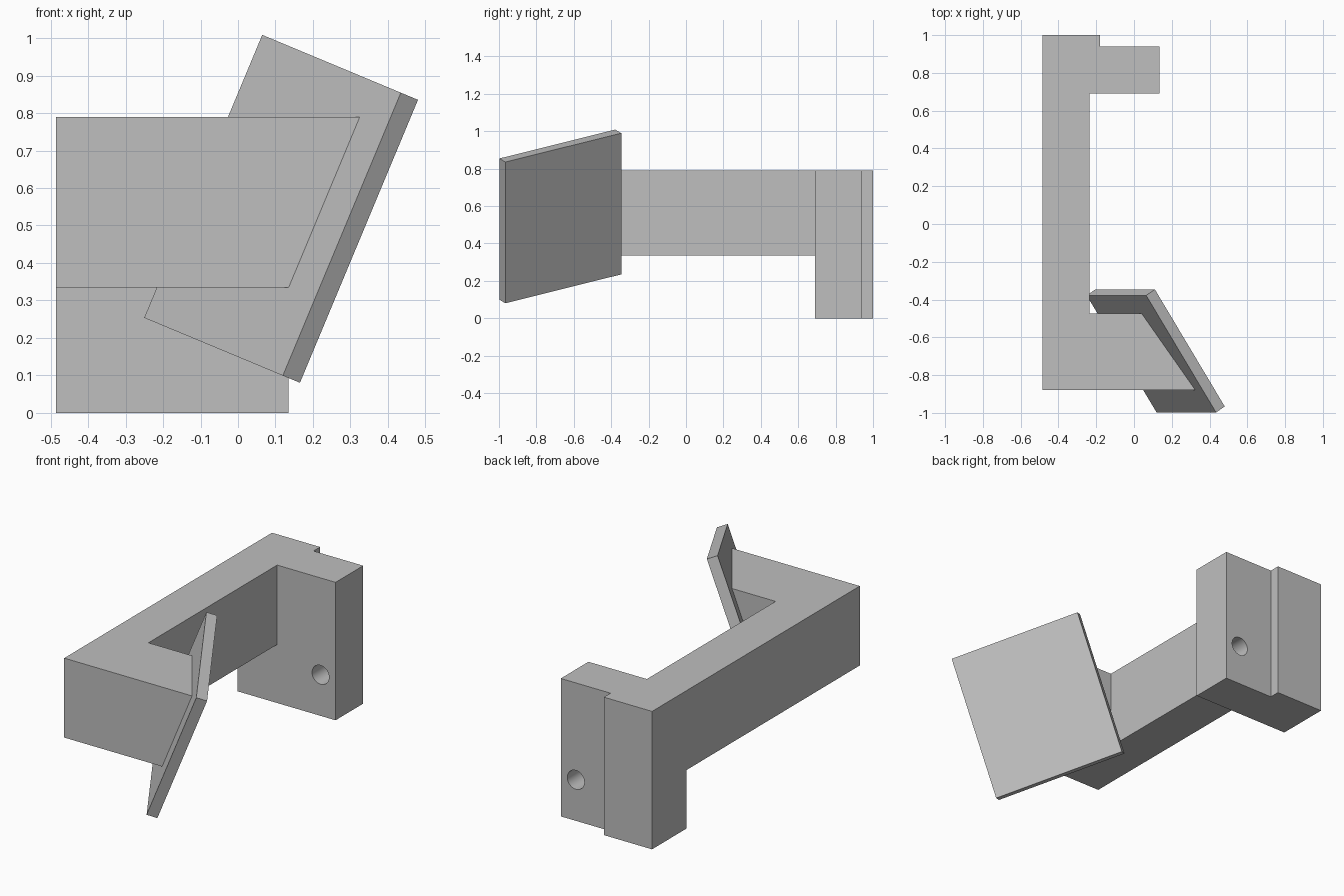
import bpy
import bmesh
from math import radians
from mathutils import Matrix, Vector

if "Cube" in bpy.data.objects:
    bpy.data.objects.remove(bpy.data.objects["Cube"])

GREY = (0.52, 0.52, 0.52, 1.0)
grey = bpy.data.materials.new("plain grey")
grey.use_nodes = True
grey.diffuse_color = GREY
grey.node_tree.nodes["Principled BSDF"].inputs["Base Color"].default_value = GREY


def add_object(name, bm):
    """Turn a bmesh into a grey object."""
    bmesh.ops.recalc_face_normals(bm, faces=bm.faces[:])
    mesh = bpy.data.meshes.new(name)
    bm.to_mesh(mesh)
    bm.free()
    mesh.materials.append(grey)
    obj = bpy.data.objects.new(name, mesh)
    bpy.context.collection.objects.link(obj)
    return obj


TOP, UNDERSIDE = 0.79, 0.335
POST_FRONT = 0.69

# Tilted panel axes: up its long edge, across its short edge, and its normal
up = Vector((0.385, 0, 0.923)).normalized()
across = Vector((-0.501, 0.84, 0.21))
across = (across - up * across.dot(up)).normalized()
normal = up.cross(across)
size = (0.818, 0.738, 0.059)
centre = Vector((0.115, -0.672, 0.5445))

bm = bmesh.new()
axes = Matrix((up, across, normal)).transposed().to_4x4()
bmesh.ops.create_cube(bm, size=1, matrix=Matrix.Translation(centre) @ axes @ Matrix.Diagonal((*size, 1)))
add_object("tilted_panel", bm)

# Bracket: C-shaped outline, front arm first, extruded down to the underside
outline = [(-0.485, -0.88), (0.33, -0.88), (0.04, -0.475), (-0.235, -0.475),
           (-0.235, POST_FRONT), (0.135, POST_FRONT), (0.135, 0.94),
           (-0.18, 0.94), (-0.18, 1.0), (-0.485, 1.0)]
bm = bmesh.new()
top = bm.faces.new([bm.verts.new((x, y, TOP)) for x, y in outline])
bottom = bmesh.ops.extrude_face_region(bm, geom=[top], use_keep_orig=True)["geom"]
for v in bottom:
    if isinstance(v, bmesh.types.BMVert):
        v.co.z = UNDERSIDE

# Slide the arm's end onto the inner face of the panel
joint = centre + normal * size[2] / 2
for v in bm.verts:
    if v.co.x > 0 and v.co.y < 0:
        v.co.x += normal.dot(joint - v.co) / normal.x

# Split the underside and pull the rear post down to the ground
bmesh.ops.recalc_face_normals(bm, faces=bm.faces[:])
base = min(bm.faces, key=lambda f: f.calc_center_median().z)
bmesh.ops.bisect_plane(bm, geom=[base, *base.edges, *base.verts], dist=0.0001,
                       plane_co=(0, POST_FRONT, 0), plane_no=(0, 1, 0))
foot = [f for f in bm.faces if all(v.co.z < UNDERSIDE + 0.001 and v.co.y > POST_FRONT - 0.001
                                   for v in f.verts)]
lowered = bmesh.ops.extrude_face_region(bm, geom=foot)["geom"]
for v in lowered:
    if isinstance(v, bmesh.types.BMVert):
        v.co.z = 0
bmesh.ops.dissolve_limit(bm, angle_limit=radians(0.5), verts=bm.verts[:], edges=bm.edges[:])
bracket = add_object("bracket", bm)

# Round hole through the post
bm = bmesh.new()
bmesh.ops.create_cone(bm, cap_ends=True, segments=32, radius1=0.054, radius2=0.054, depth=0.6,
                      matrix=Matrix.Translation((0.04, 0.82, 0.235)) @ Matrix.Rotation(radians(90), 4, "X"))
cutter = add_object("hole_cutter", bm)
cutter.hide_render = True
cutter.hide_set(True)
cut = bracket.modifiers.new("hole", "BOOLEAN")
cut.operation = "DIFFERENCE"
cut.solver = "EXACT"
cut.object = cutter

# Apply the cut, then smooth only the hole's wall
bpy.context.view_layer.objects.active = bracket
bracket.select_set(True)
bpy.ops.object.modifier_apply(modifier=cut.name)
bpy.data.objects.remove(cutter)
bpy.ops.object.shade_smooth_by_angle(angle=radians(30))
